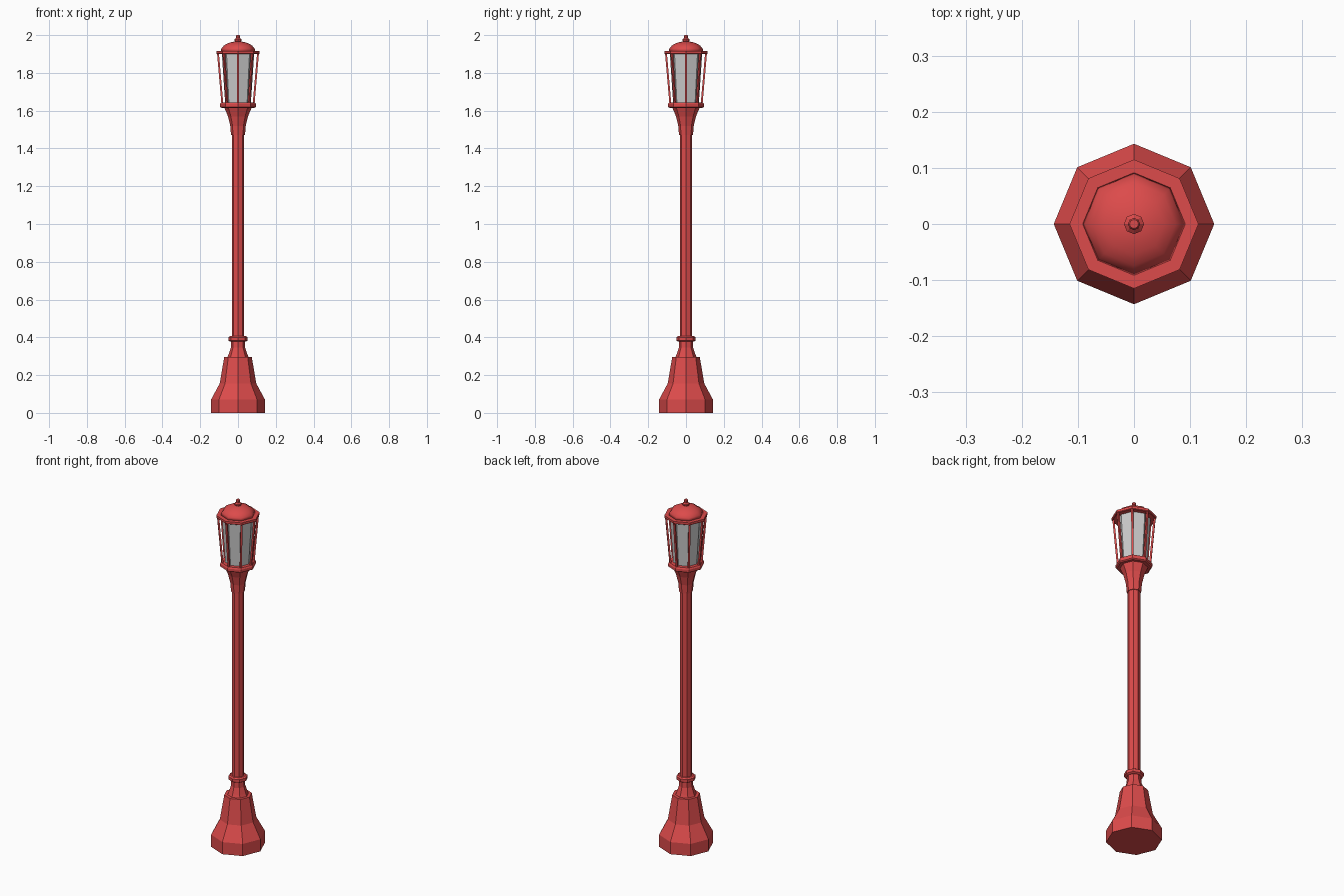
import bpy, bmesh, math
from mathutils import Vector

if "Cube" in bpy.data.objects:
    bpy.data.objects.remove(bpy.data.objects["Cube"])

SIDES = 8
red = bpy.data.materials.new("red_paint")
red.diffuse_color = (0.72, 0.07, 0.07, 1)
red.use_nodes = True
red.node_tree.nodes["Principled BSDF"].inputs["Base Color"].default_value = red.diffuse_color


def finish(name, bm, mat):
    bmesh.ops.recalc_face_normals(bm, faces=bm.faces[:])
    mesh = bpy.data.meshes.new(name)
    bm.to_mesh(mesh)
    bm.free()
    obj = bpy.data.objects.new(name, mesh)
    bpy.context.collection.objects.link(obj)
    if mat:
        mesh.materials.append(mat)
    return obj


def lathe(name, profile, mat=red):
    """Octagonal solid from (radius, z) pairs, capped at both ends."""
    bm = bmesh.new()
    rings = []
    for r, z in profile:
        angles = [math.tau * i / SIDES for i in range(SIDES)]
        rings.append([bm.verts.new((r * math.cos(a), r * math.sin(a), z)) for a in angles])
    for low, high in zip(rings, rings[1:]):
        for i in range(SIDES):
            j = (i + 1) % SIDES
            bm.faces.new((low[i], low[j], high[j], high[i]))
    bm.faces.new(rings[0][::-1])
    bm.faces.new(rings[-1])
    return finish(name, bm, mat)


def lantern_bar(name, angle, r_low, r_high, z_low, z_high, half):
    """Slanted square bar on one corner of the lantern."""
    out = Vector((math.cos(angle), math.sin(angle), 0))
    side = Vector((-out.y, out.x, 0))
    bm = bmesh.new()
    ends = []
    for r, z in ((r_low, z_low), (r_high, z_high)):
        c = out * r + Vector((0, 0, z))
        ends.append([bm.verts.new(c + out * a * half + side * b * half)
                     for a, b in ((-1, -1), (1, -1), (1, 1), (-1, 1))])
    low, high = ends
    for i in range(4):
        j = (i + 1) % 4
        bm.faces.new((low[i], low[j], high[j], high[i]))
    bm.faces.new(low[::-1])
    bm.faces.new(high)
    return finish(name, bm, red)


# Pedestal and post
lathe("base", [(0.143, 0), (0.143, 0.07), (0.097, 0.155), (0.073, 0.295)])
lathe("base_neck", [(0.058, 0.29), (0.05, 0.31), (0.038, 0.345), (0.036, 0.385)])
lathe("collar", [(0.042, 0.378), (0.051, 0.383), (0.051, 0.4), (0.042, 0.406)])
lathe("pole", [(0.033, 0.38), (0.033, 1.5)])

# Flared lantern support and plate
lathe("flare", [(0.037, 1.47), (0.041, 1.52), (0.053, 1.57), (0.073, 1.618)])
lathe("lantern_plate", [(0.088, 1.615), (0.095, 1.62), (0.095, 1.635), (0.09, 1.643)])

# Lantern glass (grey) and corner bars
lathe("glass", [(0.068, 1.64), (0.086, 1.905)], None)
for k in range(SIDES):
    lantern_bar(f"lantern_bar_{k + 1}", math.tau * k / SIDES,
                0.083, 0.106, 1.638, 1.905, 0.005)

# Roof rim, dome and finial
lathe("roof_rim", [(0.111, 1.9), (0.115, 1.903), (0.115, 1.916)])
dome = lathe("dome", [(0.092 * math.cos(t), 1.914 + 0.053 * math.sin(t))
                      for t in (math.radians(d) for d in (0, 18, 36, 54, 72, 84))])
lathe("finial", [(0.01, 1.96), (0.018, 1.97), (0.018, 1.978),
                 (0.011, 1.984), (0.011, 1.996), (0.008, 2.0)])

# Smooth shading on the dome only
for p in dome.data.polygons:
    p.use_smooth = True
